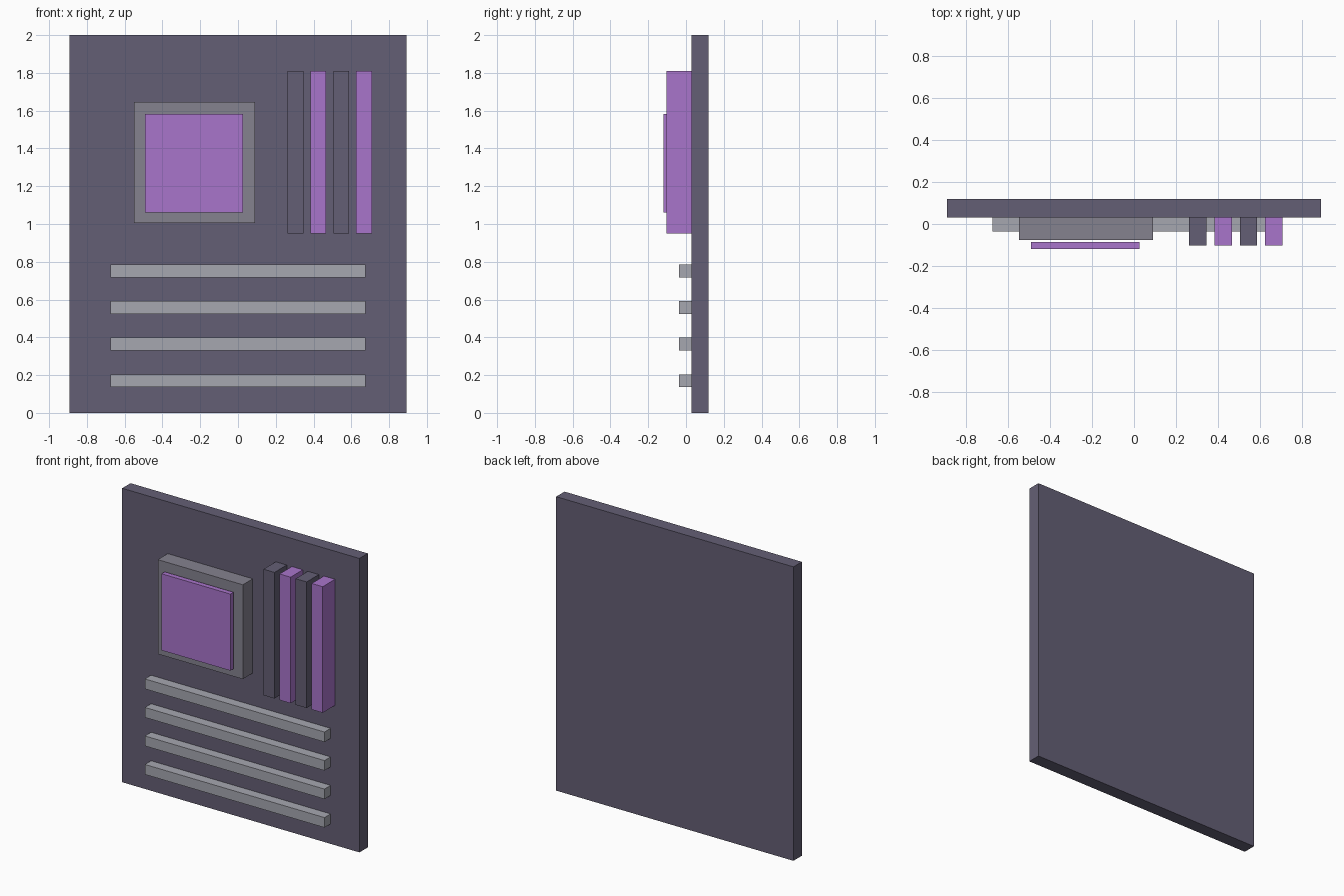
import bpy

cube = bpy.data.objects.get("Cube")
if cube:
    bpy.data.objects.remove(cube, do_unlink=True)


def material(name, rgb):
    """Flat material from 0-255 display values, stored as linear."""
    linear = [((c / 255 + 0.055) / 1.055) ** 2.4 for c in rgb]
    mat = bpy.data.materials.new(name)
    mat.use_nodes = True
    mat.diffuse_color = (*linear, 1)
    mat.node_tree.nodes["Principled BSDF"].inputs["Base Color"].default_value = (*linear, 1)
    return mat


def box(name, x, y, z, mat):
    """Box from its (low, high) range on each axis."""
    spans = (x, y, z)
    bpy.ops.mesh.primitive_cube_add(size=1, location=[(a + b) / 2 for a, b in spans])
    obj = bpy.context.object
    obj.name = name
    obj.scale = [b - a for a, b in spans]
    bpy.ops.object.transform_apply(location=False, rotation=False, scale=True)
    obj.data.materials.append(mat)
    return obj


slate = material("dark slate", (100, 95, 117))
purple = material("purple", (169, 117, 203))
grey = material("socket grey", (133, 130, 143))
silver = material("slot silver", (166, 167, 176))

FACE = 0.03  # front surface of the board

# Circuit board
box("board", (-0.893, 0.893), (FACE, 0.12), (0, 2), slate)

# Processor socket with a raised cover just in front of it
box("processor_socket", (-0.55, 0.09), (-0.077, FACE), (1.005, 1.647), grey)
box("processor_cover", (-0.492, 0.027), (-0.12, -0.086), (1.062, 1.583), purple)

# Four upright memory sticks, alternating colours
for i in range(4):
    x = 0.263 + 0.121 * i
    box(f"memory_stick_{i + 1}", (x, x + 0.083), (-0.102, FACE), (0.951, 1.809),
        purple if i % 2 else slate)

# Four horizontal expansion slots
for i in range(4):
    z = 0.136 + 0.194 * i
    box(f"expansion_slot_{i + 1}", (-0.676, 0.676), (-0.036, FACE), (z, z + 0.068), silver)
